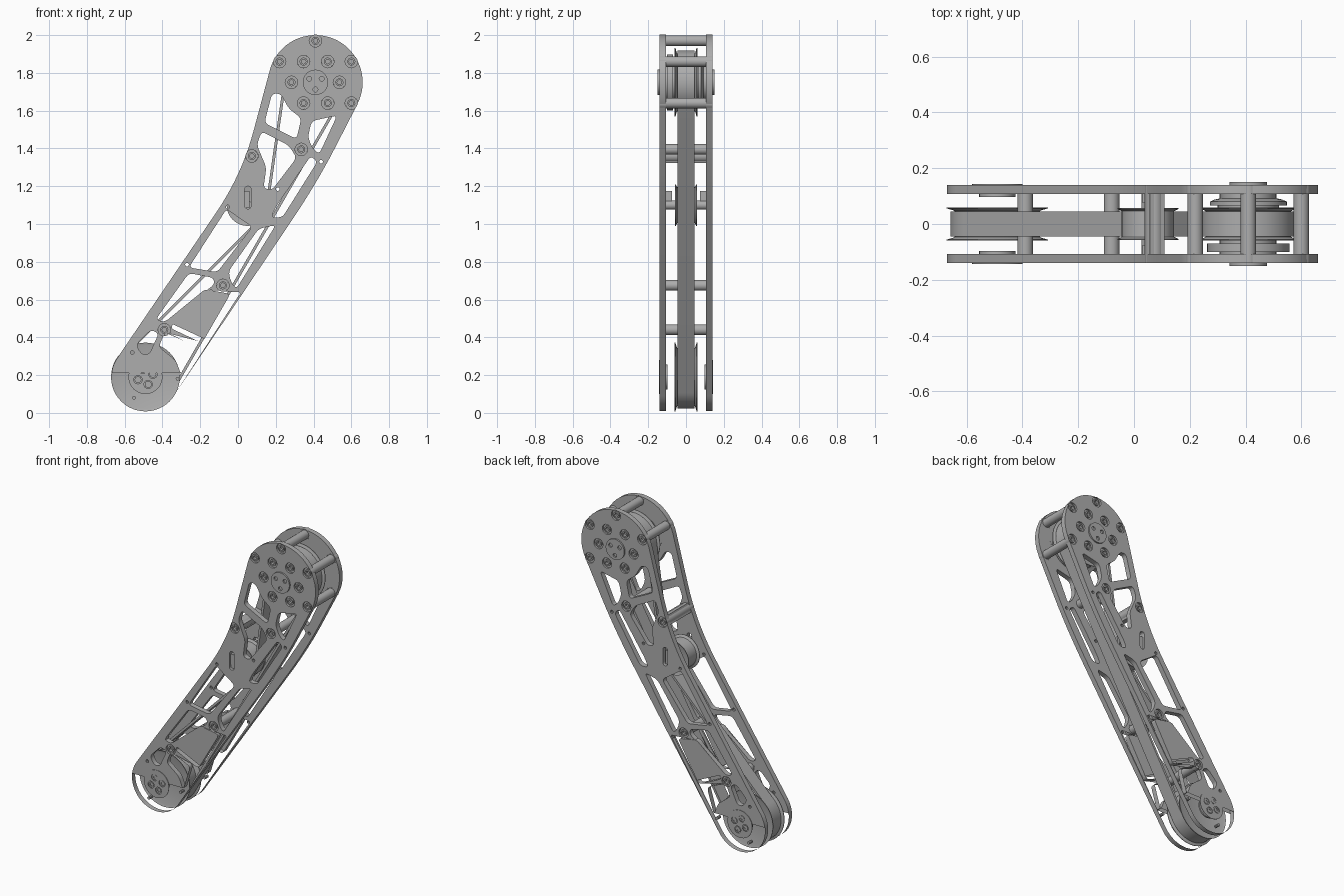
import bpy, bmesh, math
from mathutils import Vector, Matrix

cube = bpy.data.objects.get("Cube")
if cube:
    bpy.data.objects.remove(cube, do_unlink=True)

metal = bpy.data.materials.new("grey metal")
metal.use_nodes = True
GREY = (0.42, 0.42, 0.42, 1)
metal.diffuse_color = GREY
metal.node_tree.nodes["Principled BSDF"].inputs["Base Color"].default_value = GREY

LOWER, UPPER, IDLER = Vector((-.49, .19)), Vector((.41, 1.75)), Vector((.05, 1.1))
INNER, OUTER = .107, .14      # faces of the side plates
parts = []


def add(name, bm):
    bmesh.ops.remove_doubles(bm, verts=bm.verts, dist=1e-5)
    bmesh.ops.recalc_face_normals(bm, faces=bm.faces)
    mesh = bpy.data.meshes.new(name)
    bm.to_mesh(mesh)
    bm.free()
    mesh.materials.clear()
    mesh.materials.append(metal)
    obj = bpy.data.objects.new(name, mesh)
    bpy.context.collection.objects.link(obj)
    parts.append(obj)
    return obj


def arc(c, r, a0, a1, n=24):
    """Points on an arc, angles in radians."""
    return [Vector((c[0] + r * math.cos(a0 + (a1 - a0) * i / n),
                    c[1] + r * math.sin(a0 + (a1 - a0) * i / n))) for i in range(n + 1)]


def circle(c, r, n=20):
    return arc(c, r, 0, math.tau, n)[:-1]


def bend(a, b, c, cut, n=5):
    """Rounded corner at b."""
    a, b, c = Vector(a), Vector(b), Vector(c)
    p = b + (a - b).normalized() * min(cut, (a - b).length * .45)
    q = b + (c - b).normalized() * min(cut, (c - b).length * .45)
    return [p.lerp(b, i / n).lerp(b.lerp(q, i / n), i / n) for i in range(n + 1)]


def rounded(pts, cut=.025):
    out = []
    for i, b in enumerate(pts):
        out += bend(pts[i - 1], b, pts[(i + 1) % len(pts)], cut)
    return out


def sheet(name, loops, y0, y1):
    """Flat part in the xz plane: first loop is the outline, the rest are holes."""
    curve = bpy.data.curves.new(name, 'CURVE')
    curve.dimensions, curve.fill_mode = '2D', 'BOTH'
    curve.extrude = abs(y1 - y0) / 2
    for loop in loops:
        sp = curve.splines.new('POLY')
        sp.points.add(len(loop) - 1)
        for p, v in zip(sp.points, loop):
            p.co = (v[0], v[1], 0, 1)
        sp.use_cyclic_u = True
    helper = bpy.data.objects.new(name + " helper", curve)
    bpy.context.collection.objects.link(helper)
    dg = bpy.context.evaluated_depsgraph_get()
    mesh = bpy.data.meshes.new_from_object(helper.evaluated_get(dg))
    bm = bmesh.new()
    bm.from_mesh(mesh)
    bpy.data.objects.remove(helper, do_unlink=True)
    bpy.data.meshes.remove(mesh)
    bm.transform(Matrix.Translation((0, (y0 + y1) / 2, 0)) @ Matrix.Rotation(math.pi / 2, 4, 'X'))
    return add(name, bm)


def lathe(name, c, profile, side=1, steps=32):
    """Turned part about a y axis through c; profile is (radius, y)."""
    bm = bmesh.new()
    vs = [bm.verts.new((r, y * side, 0)) for r, y in profile]
    es = [bm.edges.new(e) for e in zip(vs, vs[1:])]
    bmesh.ops.spin(bm, geom=vs + es, cent=(0, 0, 0), axis=(0, 1, 0),
                   angle=math.tau, steps=steps, use_merge=True)
    bm.transform(Matrix.Translation((c[0], 0, c[1])))
    return add(name, bm)


def rod(name, c, r, y0, y1, side=1, steps=24):
    return lathe(name, c, [(0, y0), (r, y0), (r, y1), (0, y1)], side, steps)


def box(name, c, size, tilt=0):
    bm = bmesh.new()
    bmesh.ops.create_cube(bm, size=1)
    bm.transform(Matrix.Translation(c) @ Matrix.Rotation(tilt, 4, 'Y')
                 @ Matrix.Diagonal((*size, 1)))
    return add(name, bm)


# Side plate outline
rad = math.radians
foot = arc(LOWER, .18, rad(146), rad(326), 40)
head = arc(UPPER, .25, rad(-27), rad(164), 48)
outline = (foot + bend(foot[-1], (.42, 1.22), head[0], .25, 10)
           + head + bend(head[-1], (.02, 1.26), foot[0], .24, 10))

# Lightening windows, from the top down
windows = [
    [(.18, 1.69), (.225, 1.69), (.27, 1.61), (.335, 1.56), (.31, 1.45), (.14, 1.535)],
    [(.39, 1.545), (.525, 1.575), (.43, 1.37), (.395, 1.4), (.37, 1.46)],
    [(.125, 1.49), (.27, 1.415), (.31, 1.35), (.18, 1.18), (.135, 1.19), (.15, 1.3), (.12, 1.37), (.1, 1.42)],
    [(.385, 1.36), (.42, 1.33), (.235, 1.035), (.175, 1.035), (.2, 1.09)],
    [(.035, 1.2), (.07, 1.2), (.07, 1.08), (.035, 1.08)],
    [(-.06, 1.08), (-.02, 1.05), (.075, .985), (-.11, .745), (-.26, .77)],
    [(.11, .975), (.2, .995), (-.01, .655), (-.04, .7), (-.05, .75)],
    [(-.26, .74), (-.13, .715), (-.125, .68), (-.39, .48), (-.435, .495)],
    [(-.18, .655), (-.04, .63), (-.19, .37), (-.36, .45)],
    [(-.54, .36), (-.46, .44), (-.42, .42), (-.47, .31), (-.51, .31)],
    [(-.385, .43), (-.25, .365), (-.3, .2), (-.33, .28), (-.42, .35)],
]
pin_holes = [(-.56, .32), (-.55, .08), (-.32, .18), (-.27, .785),
             (-.055, 1.09), (.21, 1.185), (.44, 1.33), (0, .63)]
# Bolts that clamp a spacer, and bolts that only hold the top hub
spacer_bolts = [(.41, 1.97), (.22, 1.86), (.6, 1.86), (.6, 1.64),
                (.335, 1.395), (-.08, .675), (-.39, .44)]
bar_bolt = (.073, 1.36)
hub_bolts = [(.347, 1.86), (.475, 1.86), (.283, 1.75), (.537, 1.75), (.347, 1.64), (.475, 1.64)]
bolts = spacer_bolts + hub_bolts + [bar_bolt]

loops = ([outline] + [rounded(w) for w in windows] + [circle(p, .01, 10) for p in pin_holes]
         + [circle(p, .033, 24) for p in bolts])

# Recessed bolt with a socket
bolt = [(0, INNER), (.033, INNER), (.033, .128), (.021, .128), (.021, .137),
        (.012, .137), (.012, .122), (0, .122)]

for side, label in ((-1, "front"), (1, "back")):
    sheet(label + "_side_plate", loops, side * INNER, side * OUTER)
    for p in bolts:
        lathe(label + "_bolt", p, bolt, side, 20)
    # Raised hub discs with their fastener holes
    top_holes = [UPPER + Vector((math.cos(a), math.sin(a))) * .038
                 for a in (rad(30), rad(150), rad(270))]
    sheet(label + "_top_hub", [circle(UPPER, .067, 40)] + [circle(p, .013, 14) for p in top_holes],
          side * INNER, side * .15)
    low_holes = [LOWER + Vector((math.cos(a), math.sin(a))) * .042
                 for a in (rad(20 + 90 * i) for i in range(4))]
    sheet(label + "_lower_hub", [circle(LOWER, .09, 40)] + [circle(p, .022, 16) for p in low_holes],
          side * OUTER, side * .143)
    rod(label + "_lower_hub_boss", LOWER, .065, .097, INNER, side, 32)
    for p in low_holes:
        lathe(label + "_lower_hub_bolt", p,
              [(0, .138), (.018, .1405), (.018, .1425), (.008, .1425), (.008, .139), (0, .139)], side, 16)
    # Tensioner block sliding in the short slot
    box(label + "_tensioner_block", (.045, side * .1, 1.13), (.03, .05, .09))

# Spacers between the plates
for p in spacer_bolts:
    rod("spacer", p, .028, -INNER, INNER)
box("cross_bar", (bar_bolt[0], 0, bar_bolt[1]), (.055, 2 * INNER, .06), rad(20))
rod("cross_bar_collar", bar_bolt, .033, -INNER, INNER)


# Pulleys: flanged rims around a belt seat
def pulley(name, c, flange, seat, w):
    half = [(seat, .046), (seat + .007, .05), (flange, w - .004), (flange, w), (flange - .015, w - .005),
            (0, w - .005)]
    lathe(name, c, [(r, -y) for r, y in reversed(half)] + half, steps=48)


R, THICK, RI = .168, .015, .095
pulley("lower_pulley", LOWER, .182, R - THICK, .06)
pulley("upper_pulley", UPPER, .182, R - THICK, .06)
pulley("idler_pulley", IDLER, .11, RI - .001, .058)
rod("idler_axle", IDLER, .024, -INNER, INNER)
lathe("upper_back_hub", UPPER, [(0, .05), (.11, .05), (.11, .066), (.138, .066), (.138, .08),
                                (.12, .088), (.1, .092), (.1, INNER), (0, INNER)], 1, 40)
lathe("upper_front_hub", UPPER, [(0, .05), (.1, .05), (.1, .07), (.148, .07), (.148, .1),
                                 (.1, .1), (.1, INNER), (0, INNER)], -1, 40)


# Belt: around both pulleys, pressed inwards by the idler
def cross_tangent(c, other):
    d = other - c
    return math.atan2(d.y, d.x), math.acos((R + RI) / d.length)


a, t = cross_tangent(UPPER, IDLER)
up_left = a % math.tau - t
a, t = cross_tangent(LOWER, IDLER)
low_left = a + t
run = UPPER - LOWER
right = math.atan2(run.y, run.x) - math.pi / 2


def belt_loop(inset):
    return (arc(LOWER, R - inset, low_left, right + math.tau, 40)
            + arc(UPPER, R - inset, right, up_left, 40)
            + arc(IDLER, RI + inset, up_left - math.pi, low_left - math.pi, 10))


sheet("belt", [belt_loop(0), belt_loop(THICK)], -.044, .044)

# Smooth round walls, crisp edges
bpy.ops.object.select_all(action='DESELECT')
for obj in parts:
    obj.select_set(True)
bpy.context.view_layer.objects.active = parts[0]
bpy.ops.object.shade_smooth_by_angle(angle=rad(30))
